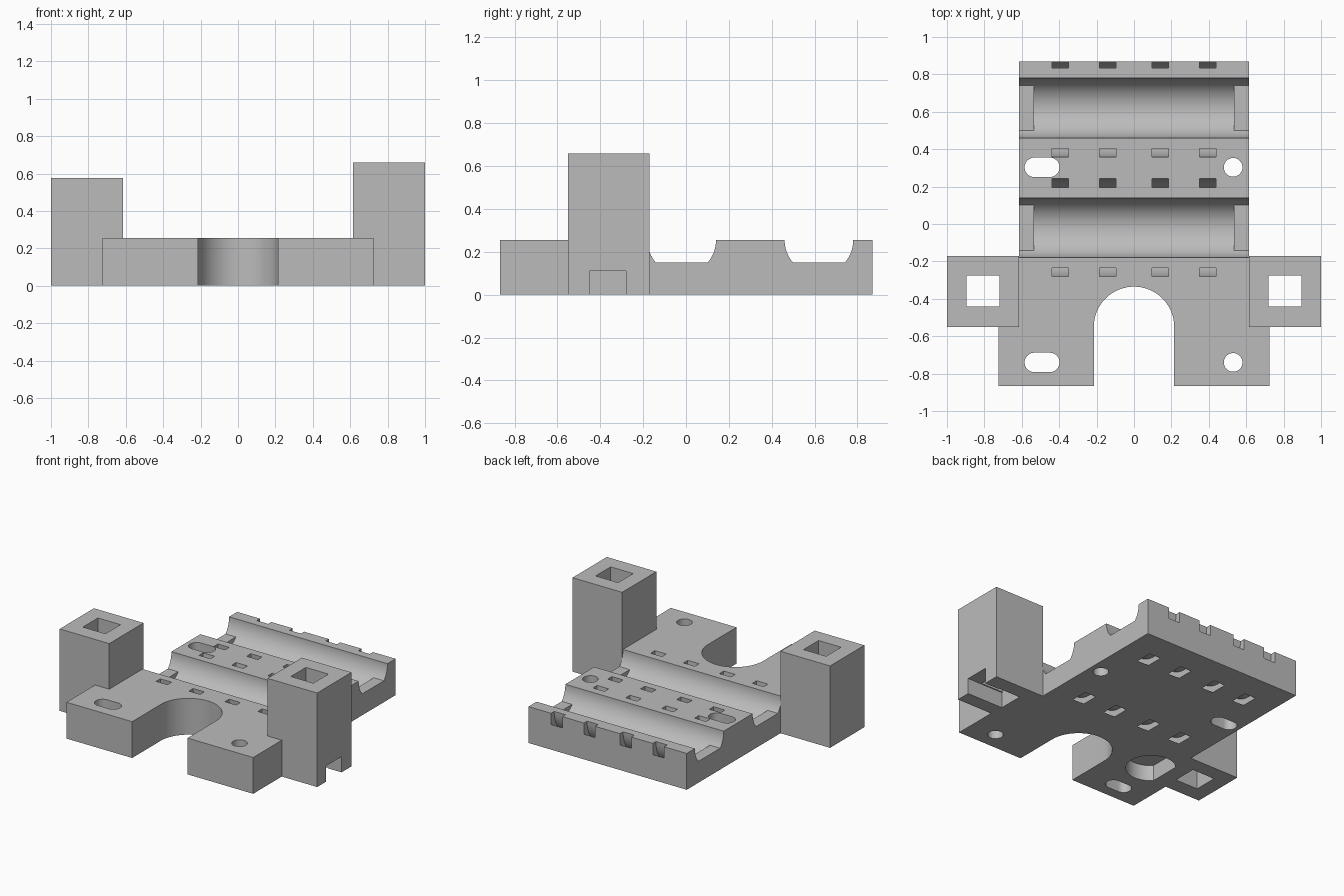
import bpy, bmesh
from math import cos, sin, pi

cube = bpy.data.objects.get("Cube")
if cube:
    bpy.data.objects.remove(cube, do_unlink=True)

grey = bpy.data.materials.new("light_grey")
grey.use_nodes = True
colour = (0.5, 0.5, 0.5, 1)
grey.diffuse_color = colour
grey.node_tree.nodes["Principled BSDF"].inputs["Base Color"].default_value = colour

TOP = 0.255          # plate thickness
HALF = 0.615         # half width of the cradle section
WIDE = 0.725         # half width of the front section
FRONT, BACK = -0.867, 0.87
STEP = -0.55         # where the plate narrows


def arc(cx, cy, r, a0, a1, n=32):
    return [(cx + r * cos(a0 + (a1 - a0) * i / n),
             cy + r * sin(a0 + (a1 - a0) * i / n)) for i in range(n + 1)]


def prism(name, points, lo, hi, axis="z"):
    """Extrude a 2D outline: (x, y) along z, or (y, z) along x."""
    bm = bmesh.new()
    place = (lambda a, b, c: (a, b, c)) if axis == "z" else (lambda a, b, c: (c, a, b))
    low = [bm.verts.new(place(a, b, lo)) for a, b in points]
    high = [bm.verts.new(place(a, b, hi)) for a, b in points]
    bm.faces.new(low)
    bm.faces.new(high)
    for i in range(len(points)):
        j = (i + 1) % len(points)
        bm.faces.new((low[i], low[j], high[j], high[i]))
    bmesh.ops.recalc_face_normals(bm, faces=bm.faces)
    mesh = bpy.data.meshes.new(name)
    bm.to_mesh(mesh)
    bm.free()
    mesh.materials.append(grey)
    ob = bpy.data.objects.new(name, mesh)
    bpy.context.scene.collection.objects.link(ob)
    return ob


def rect(x0, x1, y0, y1):
    return [(x0, y0), (x1, y0), (x1, y1), (x0, y1)]


def cut(target, cutter):
    """Subtract the cutter, bake the result and discard the cutter."""
    mod = target.modifiers.new("cut", "BOOLEAN")
    mod.operation, mod.solver, mod.object = "DIFFERENCE", "EXACT", cutter
    deps = bpy.context.evaluated_depsgraph_get()
    mesh = bpy.data.meshes.new_from_object(target.evaluated_get(deps))
    target.modifiers.remove(mod)
    target.data = mesh
    bpy.data.objects.remove(cutter, do_unlink=True)


# Base plate with the round-ended front opening
R = 0.215
outline = [(-WIDE, STEP), (-WIDE, FRONT), (-R, FRONT)]
outline += arc(0, STEP, R, pi, 0, 48)
outline += [(R, FRONT), (WIDE, FRONT), (WIDE, STEP), (HALF, STEP),
            (HALF, BACK), (-HALF, BACK), (-HALF, STEP)]
plate = prism("base_plate", outline, 0, TOP)

# Bearing cradles with raised end shelves, and curved tie tunnels under them
for cy in (-0.02, 0.62):
    r, lip = 0.16, TOP + 0.1
    groove = [(cy - r, lip)] + arc(cy, TOP, r, pi, 2 * pi, 48) + [(cy + r, lip)]
    cut(plate, prism("cradle_cutter", groove, -0.535, 0.535, "x"))
    a = 0.715  # angle at which the arc meets the shelf
    shelf = ([(cy - r, lip)] + arc(cy, TOP, r, pi, pi + a, 10)
             + arc(cy, TOP, r, -a, 0, 10) + [(cy + r, lip)])
    for x in (-0.575, 0.575):
        cut(plate, prism("shelf_cutter", shelf, x - 0.0405, x + 0.0405, "x"))
    inner, outer = 0.215, 0.262
    tunnel = ([(cy - outer, lip)] + arc(cy, TOP, outer, pi, 2 * pi)
              + [(cy + outer, lip), (cy + inner, lip)]
              + arc(cy, TOP, inner, 2 * pi, pi) + [(cy - inner, lip)])
    for x in (-0.395, -0.14, 0.14, 0.395):
        cut(plate, prism("tie_cutter", tunnel, x - 0.044, x + 0.044, "x"))

# Mounting slots on one side, round holes on the other
for y in (0.303, -0.74):
    slot = (arc(-0.533, y, 0.052, pi / 2, 3 * pi / 2, 20)
            + arc(-0.45, y, 0.052, -pi / 2, pi / 2, 20))
    cut(plate, prism("slot_cutter", slot, -0.1, TOP + 0.1))
    cut(plate, prism("hole_cutter", arc(0.53, y, 0.05, 0, 2 * pi)[:-1], -0.1, TOP + 0.1))

# Blind round pocket underneath
cut(plate, prism("pocket_cutter", arc(-0.5, -0.43, 0.16, 0, 2 * pi, 40)[:-1], -0.1, 0.11))

# Square-bored towers of unequal height
towers = []
for name, side, height in (("short_tower", -1, 0.575), ("tall_tower", 1, 0.66)):
    xs = sorted((side * HALF, side * 1.0))
    bore = sorted((side * 0.72, side * 0.895))
    tower = prism(name, rect(*xs, STEP, -0.17), 0, height)
    cut(tower, prism("bore_cutter", rect(*bore, -0.442, -0.275), -0.1, 1))
    towers.append(tower)

# Side notch at the foot of the tall tower
cut(towers[1], prism("notch_cutter", rect(-0.45, -0.28, -0.1, 0.11), 0.72, 1.1, "x"))

bpy.ops.object.select_all(action="DESELECT")
for ob in [plate] + towers:
    ob.select_set(True)
bpy.context.view_layer.objects.active = plate
bpy.ops.object.shade_smooth_by_angle(angle=0.5)
